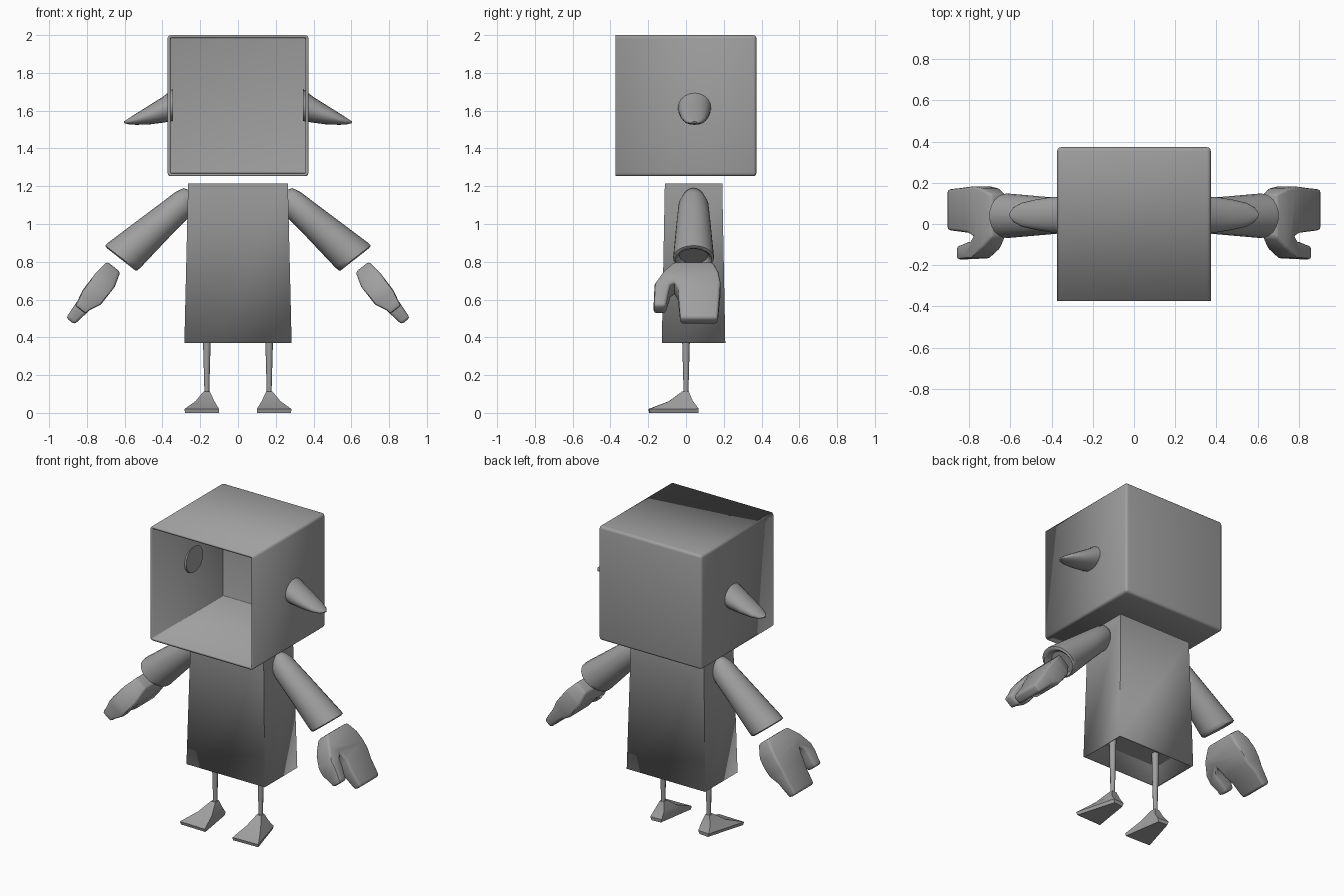
import bpy, bmesh, math
from mathutils import Vector

if "Cube" in bpy.data.objects:
    bpy.data.objects.remove(bpy.data.objects["Cube"])

grey = bpy.data.materials.new("plain_grey")
grey.diffuse_color = (0.35, 0.35, 0.35, 1)
grey.use_nodes = True
grey.node_tree.nodes["Principled BSDF"].inputs["Base Color"].default_value = grey.diffuse_color


def finish(name, bm, mirror=False, wall=0, recalc=True, angle=35):
    """Turn a bmesh into a shaded object, optionally mirrored in x or given a wall."""
    if recalc:
        bmesh.ops.recalc_face_normals(bm, faces=bm.faces[:])
    me = bpy.data.meshes.new(name)
    bm.to_mesh(me)
    bm.free()
    me.materials.append(grey)
    me.shade_smooth()
    me.set_sharp_from_angle(angle=math.radians(angle))
    ob = bpy.data.objects.new(name, me)
    bpy.context.collection.objects.link(ob)
    if wall:
        m = ob.modifiers.new("wall", 'SOLIDIFY')
        m.thickness, m.offset, m.use_even_offset = wall, -1, True
    if mirror:
        m = ob.modifiers.new("mirror", 'MIRROR')
        m.use_axis = (True, False, False)
        m.use_mirror_merge = False
    return ob


def skin(rings):
    """Bridge rings of points and cap both ends."""
    bm = bmesh.new()
    vs = [[bm.verts.new(p) for p in r] for r in rings]
    n = len(vs[0])
    for a, b in zip(vs, vs[1:]):
        for i in range(n):
            j = (i + 1) % n
            bm.faces.new((a[i], a[j], b[j], b[i]))
    bm.faces.new(vs[0])
    bm.faces.new(vs[-1])
    return bm


def oval(x1, z1, x2, z2, yc, hw, n):
    """Oval ring spanning two points in the xz plane, with half width hw in y."""
    mx, mz, dx, dz = (x1 + x2) / 2, (z1 + z2) / 2, (x1 - x2) / 2, (z1 - z2) / 2
    ring = []
    for i in range(n):
        t = 2 * math.pi * i / n
        c, s = math.cos(t), math.sin(t)
        ring.append((mx + dx * c, yc + hw * s, mz + dz * c))
    return ring


def rect(x0, x1, y0, y1, z):
    return [(x0, y0, z), (x1, y0, z), (x1, y1, z), (x0, y1, z)]


def bevel_sharp(bm, width, segments):
    edges = [e for e in bm.edges
             if len(e.link_faces) == 2 and e.calc_face_angle() > math.radians(40)]
    bmesh.ops.bevel(bm, geom=edges, offset=width, segments=segments,
                    profile=0.5, affect='EDGES')


# Head: hollow box, open at the front
h = 0.373
bm = skin([rect(-h, h, -h, h, 1.253), rect(-h, h, -h, h, 2.0)])
bmesh.ops.recalc_face_normals(bm, faces=bm.faces[:])
front = [f for f in bm.faces if f.normal.y < -0.9]
bmesh.ops.delete(bm, geom=front, context='FACES_ONLY')
bevel_sharp(bm, 0.018, 3)
finish("head_box", bm, wall=0.015, recalc=False)

# Ears: drooping horns whose roots poke through the head walls
ear = [(0.345, 1.715, 0.345, 1.545, 0.088), (0.40, 1.672, 0.40, 1.536, 0.086),
       (0.48, 1.622, 0.47, 1.527, 0.074), (0.55, 1.578, 0.54, 1.525, 0.058),
       (0.59, 1.552, 0.58, 1.528, 0.036), (0.604, 1.543, 0.601, 1.533, 0.012)]
finish("ear", skin([oval(*e[:4], 0.045, e[4], 20) for e in ear]),
       mirror=True, angle=50)

# Body: tapered shell, open underneath, with a raised floor inside
bm = skin([rect(-0.284, 0.284, -0.128, 0.208, 0.37),
           rect(-0.264, 0.264, -0.112, 0.192, 1.215)])
bmesh.ops.recalc_face_normals(bm, faces=bm.faces[:])
bottom = [f for f in bm.faces if f.normal.z < -0.9]
bmesh.ops.delete(bm, geom=bottom, context='FACES_ONLY')
finish("body", bm, wall=0.012, recalc=False)
finish("body_floor", skin([rect(-0.272, 0.272, -0.117, 0.197, 0.50),
                           rect(-0.272, 0.272, -0.117, 0.197, 0.51)]))

# Sleeves: flared tubes with a recessed cuff
sleeve = [(0.25, 1.178, 0.25, 1.035, 0.055), (0.288, 1.190, 0.262, 1.03, 0.066),
          (0.33, 1.170, 0.275, 1.020, 0.080), (0.42, 1.102, 0.345, 0.95, 0.088),
          (0.685, 0.903, 0.515, 0.770, 0.107), (0.703, 0.886, 0.532, 0.755, 0.108),
          (0.694, 0.872, 0.545, 0.755, 0.096), (0.672, 0.868, 0.54, 0.765, 0.085),
          (0.645, 0.878, 0.53, 0.79, 0.075)]
finish("sleeve", skin([oval(*s[:4], 0.04, s[4], 24) for s in sleeve]),
       mirror=True, angle=50)

# Hands: mitten outline (y, distance along hand), thickened and bevelled
outline = [(-0.065, 0.0), (0.145, 0.0), (0.172, 0.07), (0.183, 0.14), (0.168, 0.368),
           (-0.03, 0.368), (-0.043, 0.18), (-0.06, 0.137), (-0.084, 0.16),
           (-0.108, 0.288), (-0.172, 0.288), (-0.166, 0.15), (-0.115, 0.06)]
bm = skin([[(y, s, k) for y, s in outline] for k in (-1, 1)])
for cut in (0.08, 0.2, 0.26):
    bmesh.ops.bisect_plane(bm, geom=bm.verts[:] + bm.edges[:] + bm.faces[:],
                           plane_co=(0, cut, 0), plane_no=(0, 1, 0))


def lerp(table, s):
    for (a, va), (b, vb) in zip(table, table[1:]):
        if s <= b:
            return va + (vb - va) * (s - a) / (b - a)
    return table[-1][1]


outer = [(0, 0.042), (0.08, 0.052), (0.2, 0.05), (0.26, 0.036), (0.37, 0.028)]
inner = [(0, -0.047), (0.08, -0.073), (0.2, -0.073), (0.26, -0.045), (0.37, -0.028)]
for v in bm.verts:
    y, s, k = v.co
    n = lerp(outer if k > 0 else inner, s)
    v.co = Vector((0.66 + 0.62 * s + 0.785 * n, y, 0.775 - 0.785 * s + 0.62 * n))
bmesh.ops.recalc_face_normals(bm, faces=bm.faces[:])
bevel_sharp(bm, 0.014, 2)
finish("hand", bm, mirror=True, angle=45)

# Legs: thin tapered pegs
leg = [(0.50, 0.022), (0.37, 0.020), (0.10, 0.0125)]
finish("leg", skin([oval(0.165 - r, z, 0.165 + r, z, 0, r, 8) for z, r in leg]),
       mirror=True, angle=50)

# Feet: wedges with a wide toe and a narrow heel
foot = [
    [(0.10, -0.195, 0.004), (0.28, -0.19, 0.004), (0.205, 0.065, 0.004), (0.14, 0.06, 0.004)],
    [(0.10, -0.20, 0.02), (0.284, -0.195, 0.02), (0.212, 0.067, 0.022), (0.132, 0.062, 0.022)],
    [(0.125, -0.09, 0.062), (0.225, -0.088, 0.062), (0.20, 0.035, 0.065), (0.135, 0.033, 0.065)],
    [(0.15, -0.02, 0.114), (0.182, -0.02, 0.114), (0.18, 0.015, 0.114), (0.15, 0.015, 0.114)],
]
# Drop the soles to the ground
foot[0] = [(x, y, 0.0) for x, y, z in foot[0]]
finish("foot", skin(foot), mirror=True, angle=30)
